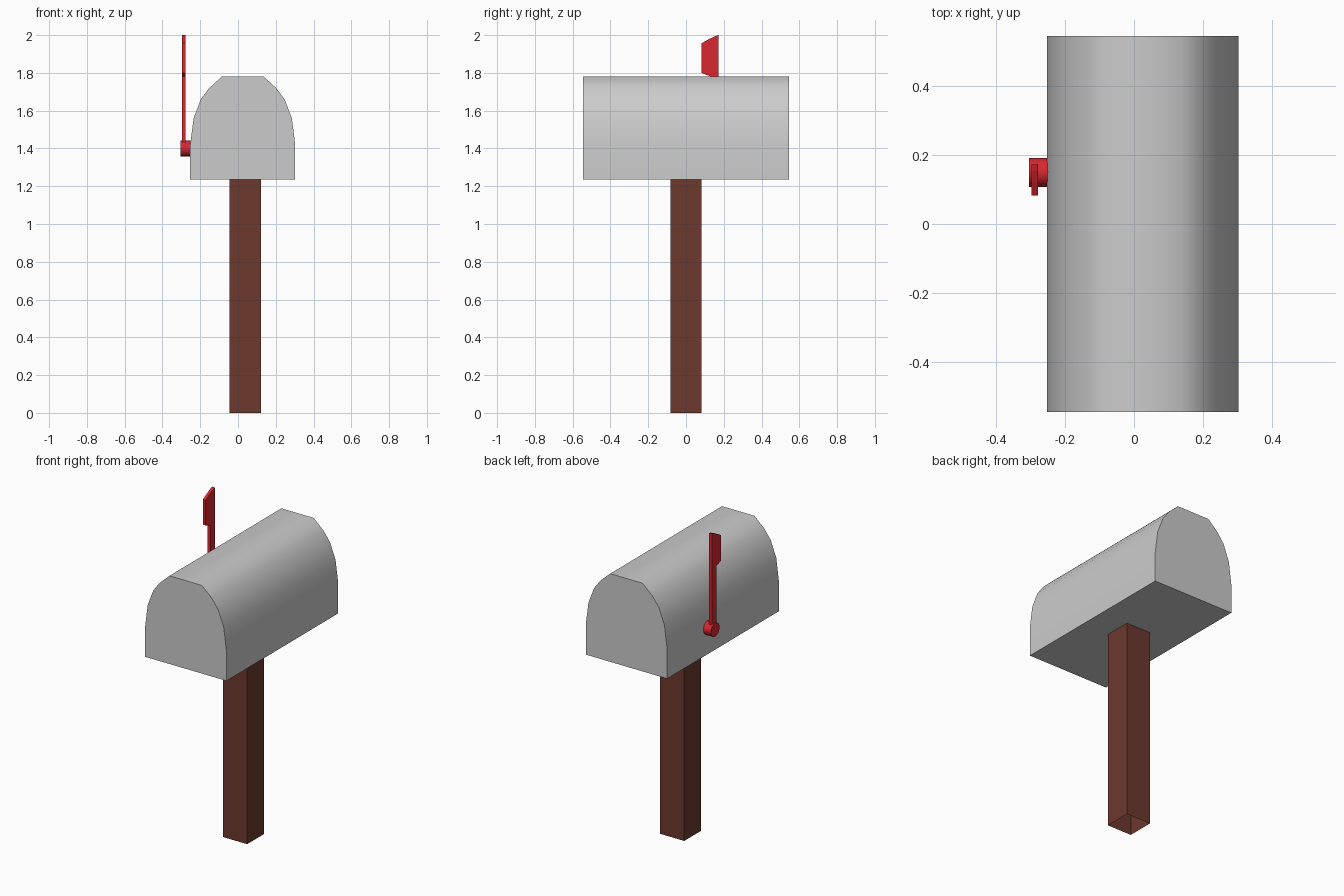
import bpy, bmesh, math
from mathutils import Vector

if "Cube" in bpy.data.objects:
    bpy.data.objects.remove(bpy.data.objects["Cube"])


def material(name, rgb):
    m = bpy.data.materials.new(name)
    m.diffuse_color = (*rgb, 1)
    m.use_nodes = True
    m.node_tree.nodes["Principled BSDF"].inputs["Base Color"].default_value = m.diffuse_color
    return m


def prism(name, points, offset, mat=None, caps=True, smooth=None):
    """Extrude a closed 3D outline along an offset vector."""
    bm = bmesh.new()
    offset = Vector(offset)
    a = [bm.verts.new(p) for p in points]
    b = [bm.verts.new(Vector(p) + offset) for p in points]
    n = len(a)
    for i in range(n):
        j = (i + 1) % n
        bm.faces.new((a[i], a[j], b[j], b[i]))
    if caps:
        bm.faces.new(a[::-1])
        bm.faces.new(b)
    bmesh.ops.recalc_face_normals(bm, faces=bm.faces)
    me = bpy.data.meshes.new(name)
    bm.to_mesh(me)
    bm.free()
    ob = bpy.data.objects.new(name, me)
    bpy.context.collection.objects.link(ob)
    if mat:
        me.materials.append(mat)
    if smooth:
        bpy.ops.object.select_all(action='DESELECT')
        ob.select_set(True)
        bpy.context.view_layer.objects.active = ob
        bpy.ops.object.shade_smooth_by_angle(angle=math.radians(smooth))
    return ob


brown = material("brown_wood", (0.15, 0.04, 0.027))
red = material("red_paint", (0.68, 0.02, 0.03))

# Box: arched profile mirrored about its own centre line
cx = 0.025
half = [(0.278, 1.235), (0.278, 1.42), (0.26, 1.56), (0.222, 1.66),
        (0.177, 1.72), (0.111, 1.78)]
outline = [(cx + x, z) for x, z in half] + [(cx - x, z) for x, z in reversed(half)]
prism("mailbox_body", [(x, -0.546, z) for x, z in outline], (0, 1.092, 0), smooth=50)

# Post: square tube, open at the ends
x0, x1, y = -0.046, 0.121, 0.083
prism("post", [(x0, -y, 0), (x1, -y, 0), (x1, y, 0), (x0, y, 0)],
      (0, 0, 1.235), brown, caps=False)
# Flag pivot: disc on the left side
ring = [(math.tau * i / 16) for i in range(16)]
prism("flag_pivot", [(-0.305, 0.15 + 0.042 * math.cos(t), 1.4 + 0.042 * math.sin(t))
                     for t in ring], (0.055, 0, 0), red, smooth=40)

# Flag: arm and plate in one outline
flag = [(0.128, 1.40), (0.172, 1.40), (0.172, 2.0), (0.155, 1.995), (0.12, 1.978),
        (0.082, 1.957), (0.082, 1.80), (0.128, 1.782)]
prism("flag", [(-0.297, a, b) for a, b in flag], (0.019, 0, 0), red)
